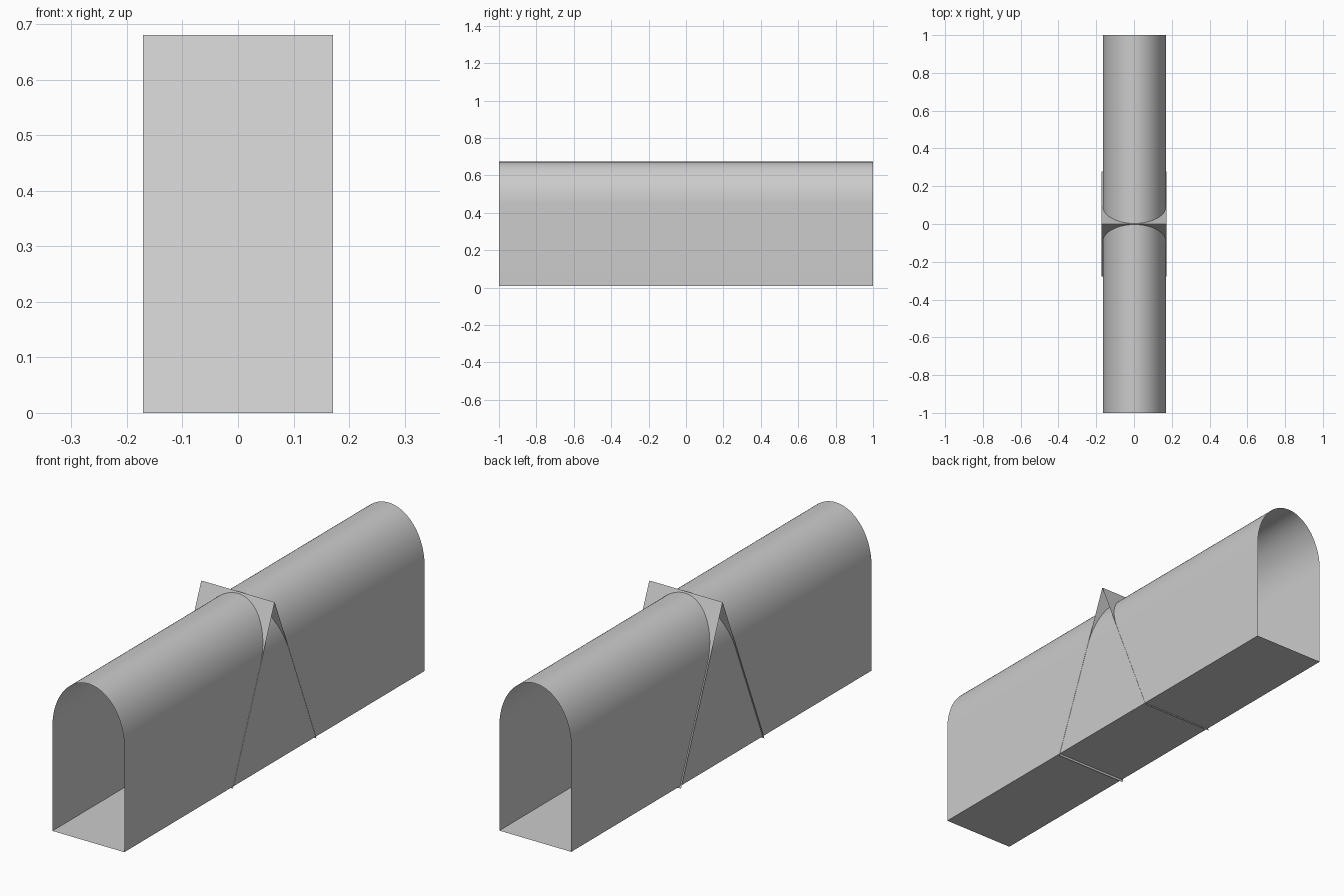
import bpy
import math

if "Cube" in bpy.data.objects:
    bpy.data.objects.remove(bpy.data.objects["Cube"], do_unlink=True)

grey = bpy.data.materials.new("light grey")
grey.use_nodes = True
colour = (0.6, 0.6, 0.6, 1.0)
grey.diffuse_color = colour
grey.node_tree.nodes["Principled BSDF"].inputs["Base Color"].default_value = colour


def sheet(name, rings, closed, smooth):
    """Open surface skinned between two matching point rows."""
    n = len(rings[0])
    count = n if closed else n - 1
    faces = [(i, (i + 1) % n, n + (i + 1) % n, n + i) for i in range(count)]
    mesh = bpy.data.meshes.new(name)
    mesh.from_pydata(rings[0] + rings[1], [], faces)
    mesh.materials.append(grey)
    obj = bpy.data.objects.new(name, mesh)
    bpy.context.collection.objects.link(obj)
    if smooth:
        bpy.ops.object.select_all(action="DESELECT")
        obj.select_set(True)
        bpy.context.view_layer.objects.active = obj
        bpy.ops.object.shade_smooth_by_angle(angle=math.radians(30))
    return obj


# Arched tunnel: flat floor, straight walls, elliptical vault, open ends
left, right = -0.165, 0.17
floor, spring, crown = 0.008, 0.45, 0.673
mid, half = (left + right) / 2, (right - left) / 2
steps = 48
profile = [(left, floor), (right, floor)]
for i in range(steps + 1):
    a = math.pi * i / steps
    profile.append((mid + half * math.cos(a), spring + (crown - spring) * math.sin(a)))
sheet("arched_tunnel", [[(x, y, z) for x, z in profile] for y in (1, -1)], True, True)

# Two thin sloping panels meeting at a ridge across the tunnel
tent = [(-0.278, 0), (0, 0.68), (0.278, 0)]
sheet("sloping_panels", [[(x, y, z) for y, z in tent] for x in (0.171, -0.171)], False, False)
